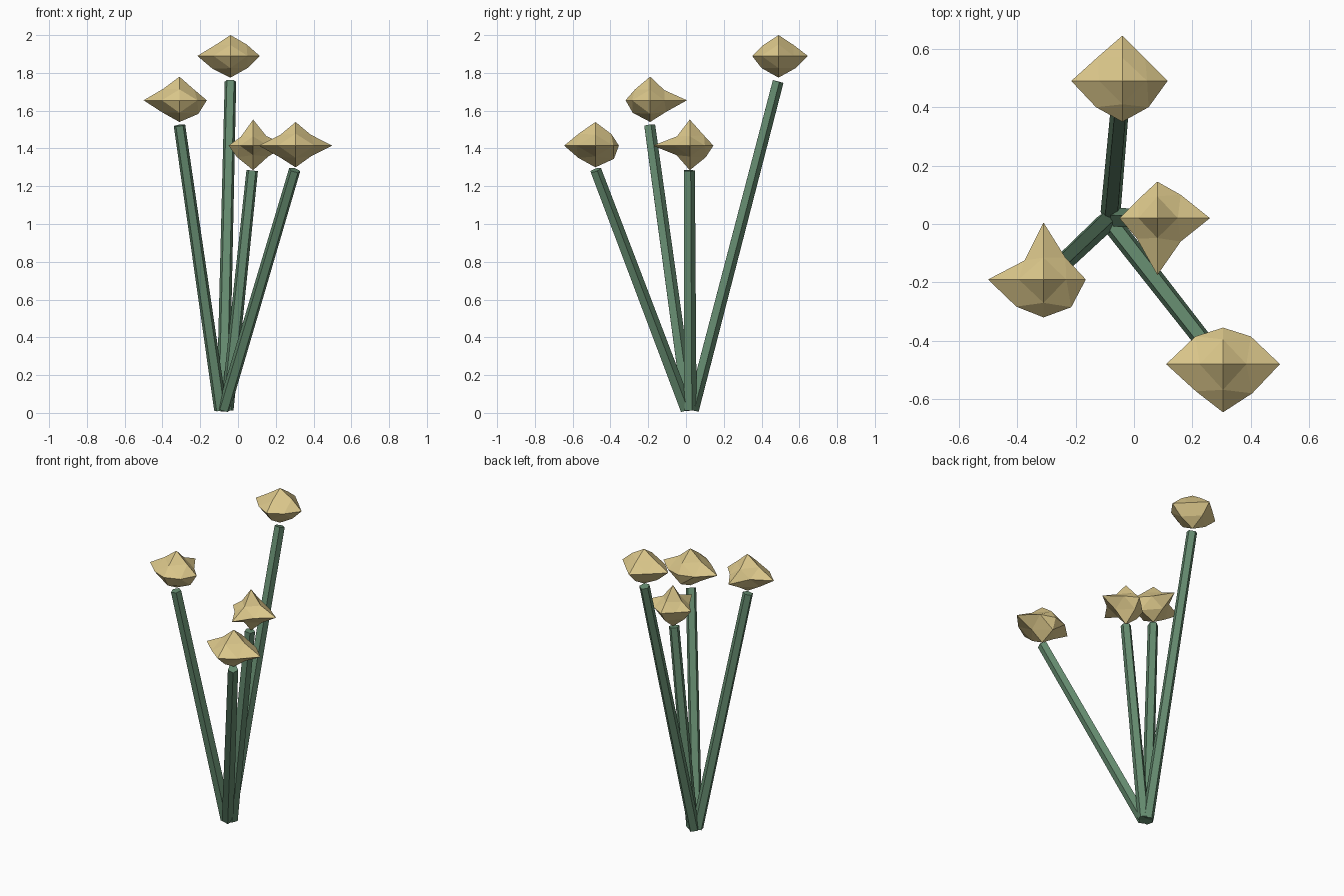
import bpy, bmesh, math
from mathutils import Vector
from itertools import product

if "Cube" in bpy.data.objects:
    bpy.data.objects.remove(bpy.data.objects["Cube"])

def material(name, col):
    m = bpy.data.materials.new(name)
    m.diffuse_color = (*col, 1)
    m.use_nodes = True
    m.node_tree.nodes["Principled BSDF"].inputs["Base Color"].default_value = m.diffuse_color
    return m

GREEN = material("stem_green", (0.13, 0.26, 0.16))
YELLOW = material("petal_yellow", (0.72, 0.58, 0.26))

def finish(bm, name, mat):
    bmesh.ops.recalc_face_normals(bm, faces=bm.faces)
    me = bpy.data.meshes.new(name)
    bm.to_mesh(me)
    bm.free()
    me.materials.append(mat)
    ob = bpy.data.objects.new(name, me)
    bpy.context.collection.objects.link(ob)
    return ob

# Thin five-sided stem between two points
def stem(name, a, b):
    a, b = Vector(a), Vector(b)
    bm = bmesh.new()
    bmesh.ops.create_cone(bm, cap_ends=True, segments=5, radius1=0.036,
                          radius2=0.032, depth=(b - a).length)
    ob = finish(bm, name, GREEN)
    ob.rotation_mode = 'QUATERNION'
    ob.rotation_quaternion = Vector((0, 0, 1)).rotation_difference(b - a)
    ob.location = (a + b) / 2

# Once-subdivided octahedron with uneven tips and edge midpoints
def flower(name, centre, tips, xy, xz, yz):
    bm = bmesh.new()
    verts = {}
    mids = {(0, 1): xy, (0, 2): xz, (1, 2): yz}
    for axis in range(3):
        for k, s in enumerate((1, -1)):
            key = [0, 0, 0]
            key[axis] = s
            verts[tuple(key)] = bm.verts.new(Vector(key) * tips[axis * 2 + k])
    for (i, j), vals in mids.items():
        for r, (sj, si) in zip(vals, product((1, -1), repeat=2)):
            key = [0, 0, 0]
            key[i], key[j] = si, sj
            p = Vector(key) * r
            p.z *= 0.72
            verts[tuple(key)] = bm.verts.new(p)
    for x, y, z in product((1, -1), repeat=3):
        a, b, c = (x, 0, 0), (0, y, 0), (0, 0, z)
        ab, ac, bc = (x, y, 0), (x, 0, z), (0, y, z)
        for tri in ((a, ab, ac), (b, bc, ab), (c, ac, bc), (ab, bc, ac)):
            bm.faces.new([verts[k] for k in tri])
    finish(bm, name, YELLOW).location = centre

# Stems fan out from one clump
stem("stem_back", (-0.08, 0.032, 0.015), (-0.04, 0.485, 1.755))
stem("stem_left", (-0.092, 0.012, 0.015), (-0.31, -0.195, 1.522))
stem("stem_middle", (-0.058, 0.02, 0.015), (0.075, 0.015, 1.283))
stem("stem_front", (-0.075, 0.0, 0.02), (0.30, -0.48, 1.285))

# Heads: tips are +x -x +y -y +z -z; midpoints are ++ -+ +- --
flower("flower_back", (-0.04, 0.49, 1.89), (.155, .175, .155, .14, .11, .115),
       (.078, .083, .09, .09), (.085, .08, .09, .095), (.08, .08, .09, .09))
flower("flower_left", (-0.31, -0.19, 1.655), (.145, .19, .195, .13, .125, .115),
       (.075, .065, .095, .093), (.078, .085, .10, .09), (.075, .08, .085, .092))
flower("flower_middle", (0.08, 0.02, 1.415), (.18, .13, .125, .195, .138, .13),
       (.08, .065, .08, .07), (.07, .065, .08, .085), (.075, .068, .085, .07))
flower("flower_front", (0.305, -0.48, 1.415), (.195, .195, .125, .165, .125, .115),
       (.095, .095, .10, .093), (.08, .08, .08, .085), (.085, .088, .098, .09))
